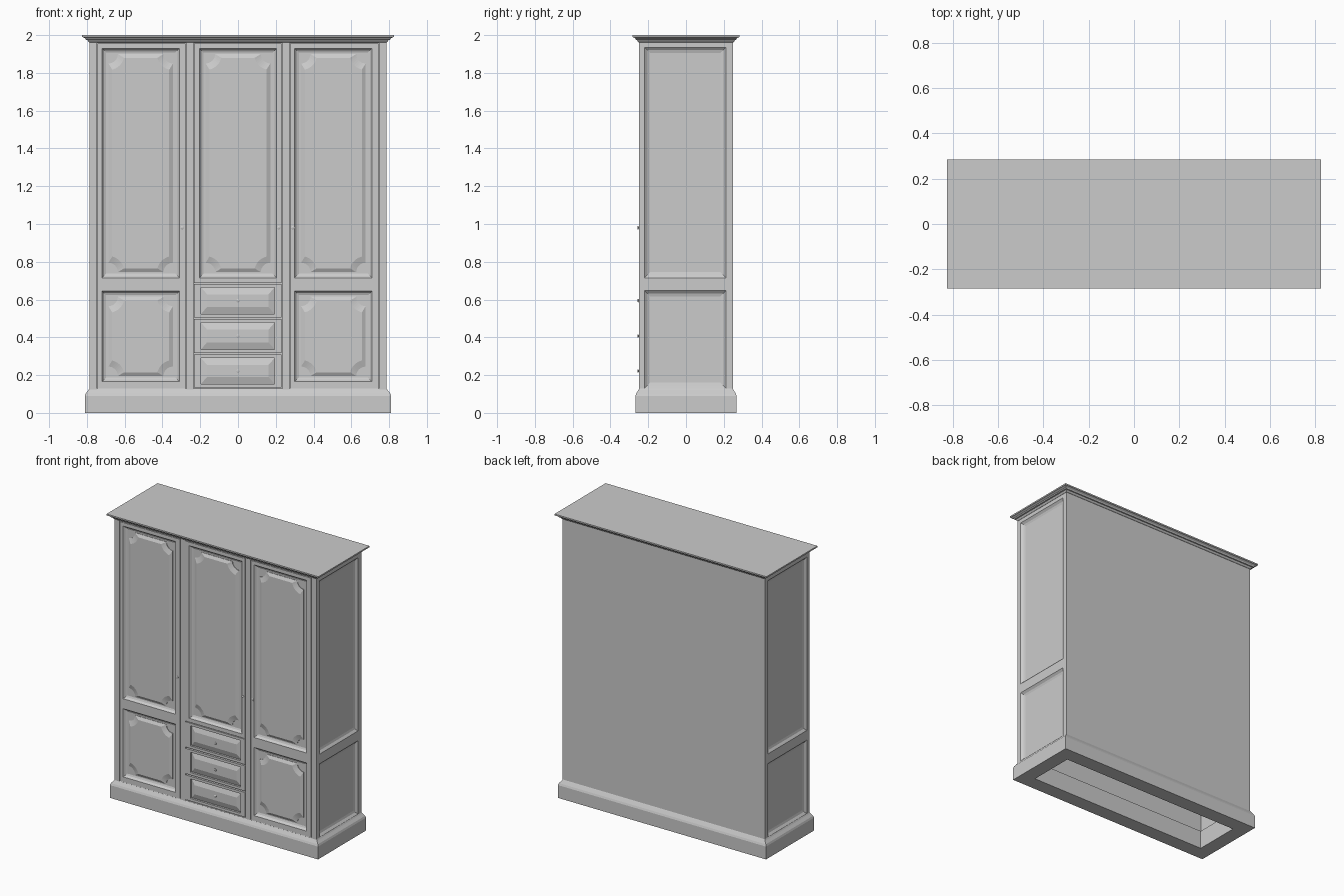
import bpy, bmesh, math

if "Cube" in bpy.data.objects:
    bpy.data.objects.remove(bpy.data.objects["Cube"])

FRONT, BACK, SIDE = -0.25, 0.248, 0.787


def finish(name, bm):
    bmesh.ops.recalc_face_normals(bm, faces=bm.faces)
    me = bpy.data.meshes.new(name)
    bm.to_mesh(me)
    bm.free()
    ob = bpy.data.objects.new(name, me)
    bpy.context.collection.objects.link(ob)
    return ob


def loft(name, loops, ring=False):
    """Bridge successive 3D loops; cap the ends, or join them into a ring."""
    bm = bmesh.new()
    rows = [[bm.verts.new(p) for p in lp] for lp in loops]
    n = len(rows[0])
    for a, b in zip(rows, rows[1:] + (rows[:1] if ring else [])):
        if not ring and b is rows[0]:
            continue
        for i in range(n):
            j = (i + 1) % n
            bm.faces.new((a[i], a[j], b[j], b[i]))
    if not ring:
        bm.faces.new(rows[0])
        bm.faces.new(rows[-1])
    return finish(name, bm)


def box(name, x0, x1, y0, y1, z0, z1):
    q = [(x0, y0), (x1, y0), (x1, y1), (x0, y1)]
    return loft(name, [[(x, y, z) for x, y in q] for z in (z0, z1)])


def rect(u0, u1, v0, v1, du=0.0, dv=None):
    dv = du if dv is None else dv
    return [(u0 + du, v0 + dv), (u1 - du, v0 + dv), (u1 - du, v1 - dv), (u0 + du, v1 - dv)]


def scoop(u0, u1, v0, v1, t, r, n=8):
    """Rectangle inset by t with concave corners of radius r."""
    a0 = math.asin(t / r) if t else 0.0
    pts = []
    for k, (u, v) in enumerate([(u0, v0), (u1, v0), (u1, v1), (u0, v1)]):
        base = k * math.pi / 2
        for i in range(n + 1):
            a = base + math.pi / 2 - a0 - (math.pi / 2 - 2 * a0) * i / n
            pts.append((u + r * math.cos(a), v + r * math.sin(a)))
    return pts


def on_front(contours):
    return [[(u, FRONT + d, v) for u, v in c] for c, d in contours]


def on_side(contours, s):
    return [[(s * (SIDE - d), u, v) for u, v in c] for c, d in contours]


def recessed(cell, hole, thick, depth, slope):
    return [(rect(*cell), thick), (rect(*cell), 0), (rect(*hole), 0),
            (rect(*hole, slope * 0.5), depth * 0.75), (rect(*hole, slope), depth)]


# Hollow carcass
box("back_board", -0.77, 0.77, 0.225, BACK, 0.1, 1.97)
box("inner_front_board", -0.765, 0.765, -0.225, -0.205, 0.11, 1.97)
for s, tag in ((-1, "left"), (1, "right")):
    # Side walls with two recessed fields each
    for part, z0, z1, h0, h1 in (("upper", 0.68, 1.97, 0.715, 1.935),
                                 ("lower", 0.09, 0.68, 0.13, 0.647)):
        loft(f"{tag}_side_{part}", on_side(recessed(
            (FRONT, BACK, z0, z1), (-0.22, 0.212, h0, h1), 0.04, 0.017, 0.03), s))
    a, b = sorted((s * 0.747, s * 0.765))
    box(f"{tag}_corner_stile", a, b, FRONT, -0.21, 0.11, 1.97)
    a, b = sorted((s * 0.235, s * 0.272))
    box(f"{tag}_middle_stile", a, b, FRONT, -0.21, 0.11, 1.97)
box("top_rail", -0.765, 0.765, FRONT + 0.0005, -0.21, 1.957, 1.97)
box("bottom_rail", -0.765, 0.765, FRONT + 0.0005, -0.21, 0.1, 0.127)


# Doors: recessed cells with scooped raised fields
def door_cell(name, cell, hole):
    loft(name, on_front(recessed(cell, hole, 0.024, 0.018, 0.022)))
    o = (hole[0] + 0.034, hole[1] - 0.034, hole[2] + 0.03, hole[3] - 0.03)
    loft(name + "_raised_field", on_front([
        (scoop(*o, 0, 0.05), 0.0185), (scoop(*o, 0, 0.05), 0.015),
        (scoop(*o, 0.02, 0.085), 0.004)]))


for tag, x0, x1, h0, h1 in (("left", -0.744, -0.277, -0.72, -0.31),
                            ("middle", -0.232, 0.23, -0.205, 0.205),
                            ("right", 0.275, 0.744, 0.30, 0.71)):
    door_cell(f"{tag}_door_upper", (x0, x1, 0.688 if tag == "middle" else 0.68, 1.955),
              (h0, h1, 0.715, 1.93))
    if tag != "middle":
        door_cell(f"{tag}_door_lower", (x0, x1, 0.13, 0.68), (h0, h1, 0.165, 0.645))

# Drawers with bevelled fields
drawers = [(0.135, 0.309), (0.318, 0.496), (0.505, 0.683)]
for i, (z0, z1) in enumerate(drawers):
    c = (-0.232, 0.23, z0, z1)
    loft(f"drawer_{i + 1}", on_front([
        (rect(*c), 0.024), (rect(*c), 0), (rect(*c, 0.036, 0.018), 0),
        (rect(*c, 0.036, 0.018), 0.014), (rect(*c, 0.068, 0.055), 0.002)]))

# Knobs
knobs = [(-0.296, 0.98), (0.216, 0.98), (0.29, 0.98)]
knobs += [(0.0, (a + b) / 2) for a, b in drawers]
for i, (x, z) in enumerate(knobs):
    prof = [(0.005, 0.004), (0.005, -0.001), (0.009, -0.003), (0.009, -0.005), (0.005, -0.007)]
    loft(f"knob_{i + 1}", [[(x + r * math.cos(k * math.pi / 8), FRONT + y,
                             z + r * math.sin(k * math.pi / 8)) for k in range(16)]
                           for r, y in prof])


# Plinth ring, open underneath
def level(hx, hy, z):
    return [(-hx, -hy, z), (hx, -hy, z), (hx, hy, z), (-hx, hy, z)]


loft("plinth", [level(0.811, 0.268, 0), level(0.811, 0.268, 0.09), level(0.806, 0.263, 0.103),
                level(0.792, 0.253, 0.12), level(0.786, 0.247, 0.13),
                level(0.71, 0.165, 0.13), level(0.71, 0.165, 0)], ring=True)

# Cornice
loft("cornice", [level(0.788, 0.25, 1.962), level(0.794, 0.256, 1.968), level(0.797, 0.259, 1.974),
                 level(0.806, 0.266, 1.976), level(0.809, 0.269, 1.983),
                 level(0.818, 0.277, 1.988), level(0.825, 0.284, 1.99), level(0.825, 0.284, 2.0)])
